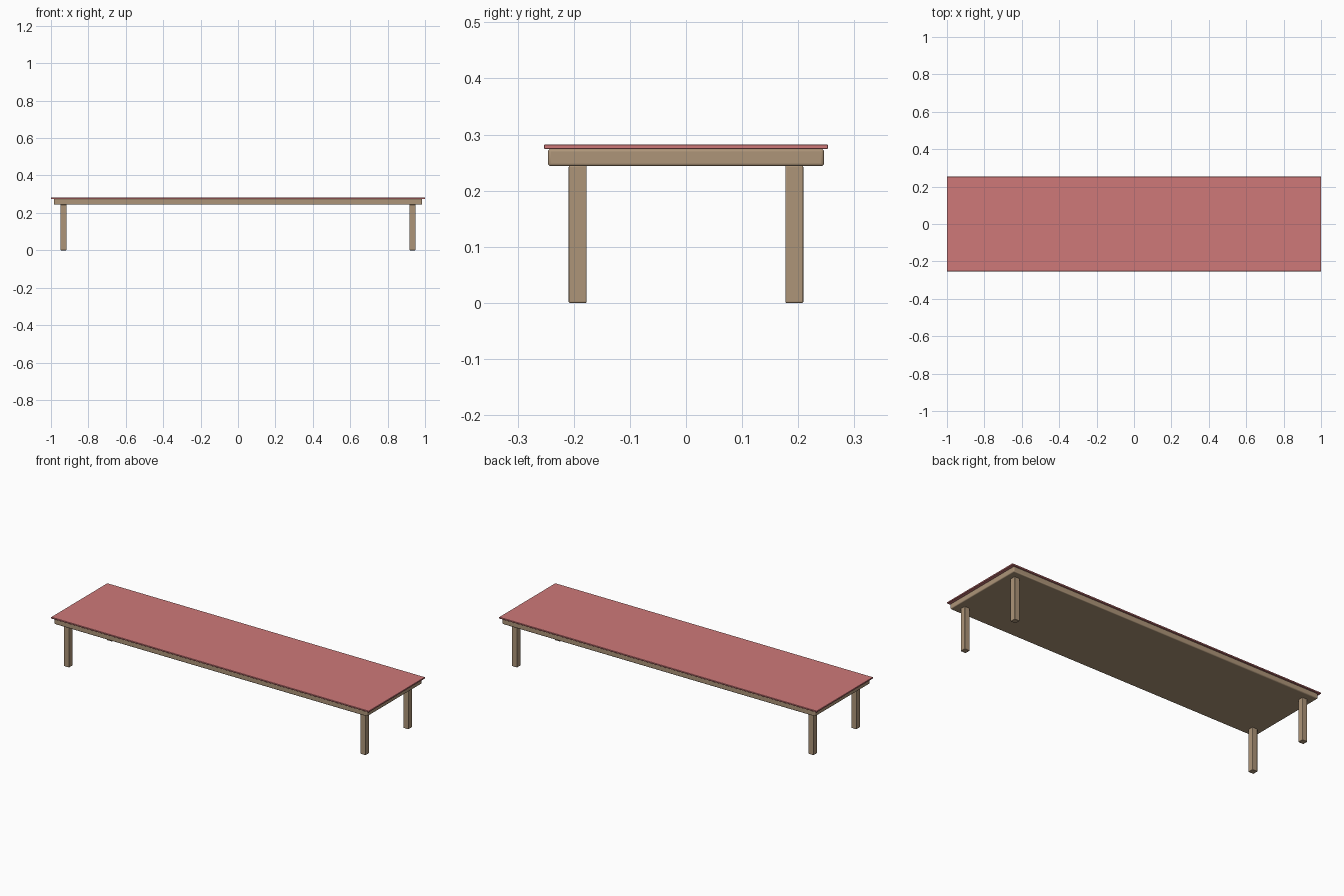
import bpy

if "Cube" in bpy.data.objects:
    bpy.data.objects.remove(bpy.data.objects["Cube"])


def material(name, color):
    mat = bpy.data.materials.new(name)
    mat.diffuse_color = (*color, 1.0)
    mat.use_nodes = True
    mat.node_tree.nodes["Principled BSDF"].inputs["Base Color"].default_value = mat.diffuse_color
    return mat


def box(name, center, size, bevel, segments, mat):
    bpy.ops.mesh.primitive_cube_add(size=1, location=center)
    obj = bpy.context.object
    obj.name = name
    obj.scale = size
    bpy.ops.object.transform_apply(location=False, rotation=False, scale=True)
    mod = obj.modifiers.new("Bevel", 'BEVEL')
    mod.width = bevel
    mod.segments = segments
    bpy.ops.object.shade_smooth_by_angle()
    obj.data.materials.append(mat)
    return obj


wood = material("wood", (0.42, 0.30, 0.19))
red = material("red_cover", (0.62, 0.19, 0.19))

# Thin coloured top overhanging the wooden slab
box("table_cover", (0, 0, 0.278), (2.0, 0.506, 0.008), 0.001, 1, red)

# Wooden slab with rounded edges
box("table_slab", (0, 0, 0.259), (1.97, 0.492, 0.031), 0.005, 3, wood)

# Four square legs near the corners
for side, sx in (("left", -1), ("right", 1)):
    for end, sy in (("front", -1), ("back", 1)):
        box(f"{end}_{side}_leg", (sx * 0.933, sy * 0.193, 0.122),
            (0.032, 0.032, 0.244), 0.002, 2, wood)
